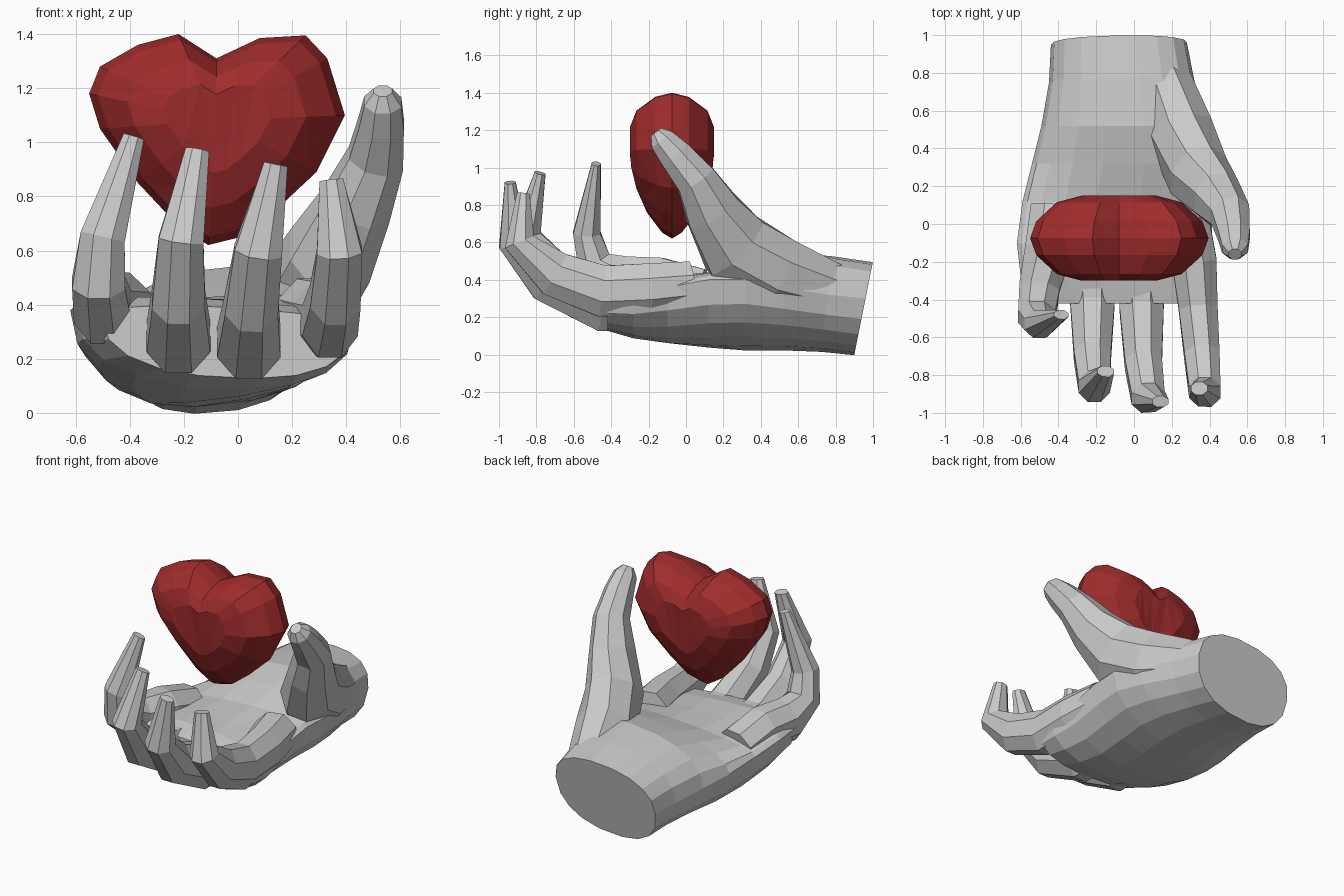
import bpy, bmesh, math
from mathutils import Vector


def loft(name, rings, triangulate=False):
    """Skin closed rings of points and cap both ends."""
    bm = bmesh.new()
    vs = [[bm.verts.new(p) for p in r] for r in rings]
    n = len(vs[0])
    for a, b in zip(vs, vs[1:]):
        for i in range(n):
            j = (i + 1) % n
            bm.faces.new((a[i], a[j], b[j], b[i]))
    for r in (vs[0], vs[-1]):
        bm.faces.new(r)
    if triangulate:
        bmesh.ops.triangulate(bm, faces=bm.faces[:])
    bmesh.ops.recalc_face_normals(bm, faces=bm.faces[:])
    me = bpy.data.meshes.new(name)
    bm.to_mesh(me)
    bm.free()
    ob = bpy.data.objects.new(name, me)
    bpy.context.collection.objects.link(ob)
    return ob


def digit(name, path, sides=8):
    """Tapered finger along a path of (x, y, z, half width, half thickness)."""
    pts = [Vector(p[:3]) for p in path]
    rings = []
    for i, p in enumerate(path):
        t = (pts[min(i + 1, len(pts) - 1)] - pts[max(i - 1, 0)]).normalized()
        side = Vector((1, 0, 0))
        side = (side - t * side.dot(t)).normalized()
        up = t.cross(side)
        ring = []
        for k in range(sides):
            a = 2 * math.pi * (k + 0.5) / sides
            ring.append(pts[i] + side * p[3] * 1.06 * math.cos(a) + up * p[4] * 1.06 * math.sin(a))
        rings.append(ring)
    return loft(name, rings)


def palm_section(y, xl, xr, zl, zr, zb, zt, shear=0.0, n=18):
    """Cross-section from its left, right, bottom and top points."""
    ring = []
    for k in range(n):
        a = 2 * math.pi * k / n
        c, s = math.cos(a), math.sin(a)
        c = math.copysign(abs(c) ** 0.85, c)
        s = math.copysign(abs(s) ** 0.85, s)
        f = (c + 1) / 2
        mid = (zl + zr) / 2
        z = zl + (zr - zl) * f + (s * (zt - mid) if s > 0 else -s * (zb - mid))
        ring.append((xl + (xr - xl) * f, y + shear * (z - 0.25), z))
    return ring


# Palm and wrist
hand = loft("hand", [palm_section(*s) for s in (
    (0.95, -0.44, 0.28, 0.24, 0.30, 0.00, 0.49, 0.2),
    (0.75, -0.45, 0.32, 0.24, 0.32, 0.02, 0.52, 0.1),
    (0.52, -0.49, 0.39, 0.26, 0.36, 0.03, 0.54),
    (0.32, -0.54, 0.43, 0.29, 0.40, 0.03, 0.49),
    (0.12, -0.59, 0.42, 0.34, 0.40, 0.04, 0.43),
    (-0.10, -0.62, 0.41, 0.38, 0.36, 0.06, 0.42),
    (-0.28, -0.60, 0.43, 0.38, 0.32, 0.09, 0.42),
    (-0.42, -0.50, 0.42, 0.35, 0.30, 0.13, 0.39),
)])

# Four curled fingers and the thumb
digits = {
    "index_finger": [(0.27, 0.02, 0.37, 0.13, 0.13), (0.32, -0.20, 0.35, 0.12, 0.14),
                     (0.34, -0.45, 0.34, 0.105, 0.14), (0.36, -0.70, 0.43, 0.095, 0.125),
                     (0.375, -0.89, 0.60, 0.085, 0.085), (0.345, -0.87, 0.86, 0.045, 0.035)],
    "middle_finger": [(0.04, -0.10, 0.26, 0.12, 0.13), (0.04, -0.44, 0.26, 0.12, 0.14),
                      (0.05, -0.74, 0.40, 0.10, 0.125), (0.075, -0.92, 0.60, 0.09, 0.085),
                      (0.14, -0.94, 0.92, 0.045, 0.03)],
    "ring_finger": [(-0.22, -0.10, 0.28, 0.12, 0.13), (-0.22, -0.42, 0.28, 0.12, 0.14),
                    (-0.22, -0.70, 0.42, 0.10, 0.12), (-0.21, -0.86, 0.64, 0.085, 0.085),
                    (-0.15, -0.78, 0.97, 0.045, 0.03)],
    "little_finger": [(-0.42, 0.08, 0.34, 0.13, 0.12), (-0.45, -0.14, 0.39, 0.13, 0.13),
                      (-0.50, -0.34, 0.39, 0.11, 0.14), (-0.515, -0.49, 0.48, 0.10, 0.10),
                      (-0.50, -0.53, 0.65, 0.085, 0.075), (-0.385, -0.48, 1.02, 0.04, 0.025)],
    "thumb": [(0.15, 0.78, 0.34, 0.14, 0.15), (0.25, 0.48, 0.44, 0.17, 0.20),
              (0.34, 0.26, 0.58, 0.16, 0.20), (0.44, 0.14, 0.77, 0.13, 0.15),
              (0.51, 0.05, 0.94, 0.105, 0.11), (0.53, -0.06, 1.07, 0.085, 0.09),
              (0.535, -0.13, 1.15, 0.07, 0.07), (0.535, -0.16, 1.19, 0.035, 0.035)],
}

# Fuse the digits into the palm
helpers = [digit(n, p) for n, p in digits.items()]
for h in helpers:
    m = hand.modifiers.new("join", 'BOOLEAN')
    m.operation = 'UNION'
    m.solver = 'EXACT'
    m.object = h
bpy.context.view_layer.update()
fused = bpy.data.meshes.new_from_object(hand.evaluated_get(bpy.context.evaluated_depsgraph_get()))
hand.modifiers.clear()
hand.data = fused
for h in helpers:
    bpy.data.objects.remove(h)

# Faceted heart: outline shrunk towards front and back
cx, cz, cy = -0.08, 1.08, -0.075
outline = [(-0.08, 1.31), (0.08, 1.385), (0.25, 1.395), (0.33, 1.31), (0.395, 1.10),
           (0.29, 0.89), (0.14, 0.75), (0.01, 0.65), (-0.11, 0.62), (-0.22, 0.69),
           (-0.37, 0.85), (-0.51, 1.05), (-0.55, 1.18), (-0.51, 1.28), (-0.37, 1.36),
           (-0.22, 1.40)]
rings = []
for off, sc in ((-0.225, 0.42), (-0.19, 0.70), (-0.09, 0.93), (0.0, 1.0),
                (0.09, 0.93), (0.19, 0.70), (0.225, 0.42)):
    ring = []
    for x, z in outline:
        pz = cz + (z - cz) * sc
        thick = min(1.0, 0.55 + (pz - 0.62) * 1.1)
        ring.append((cx + (x - cx) * sc, cy + off * thick, pz))
    rings.append(ring)
heart = loft("heart", rings, True)
red = bpy.data.materials.new("red")
red.diffuse_color = (0.35, 0.025, 0.025, 1)
heart.data.materials.append(red)
